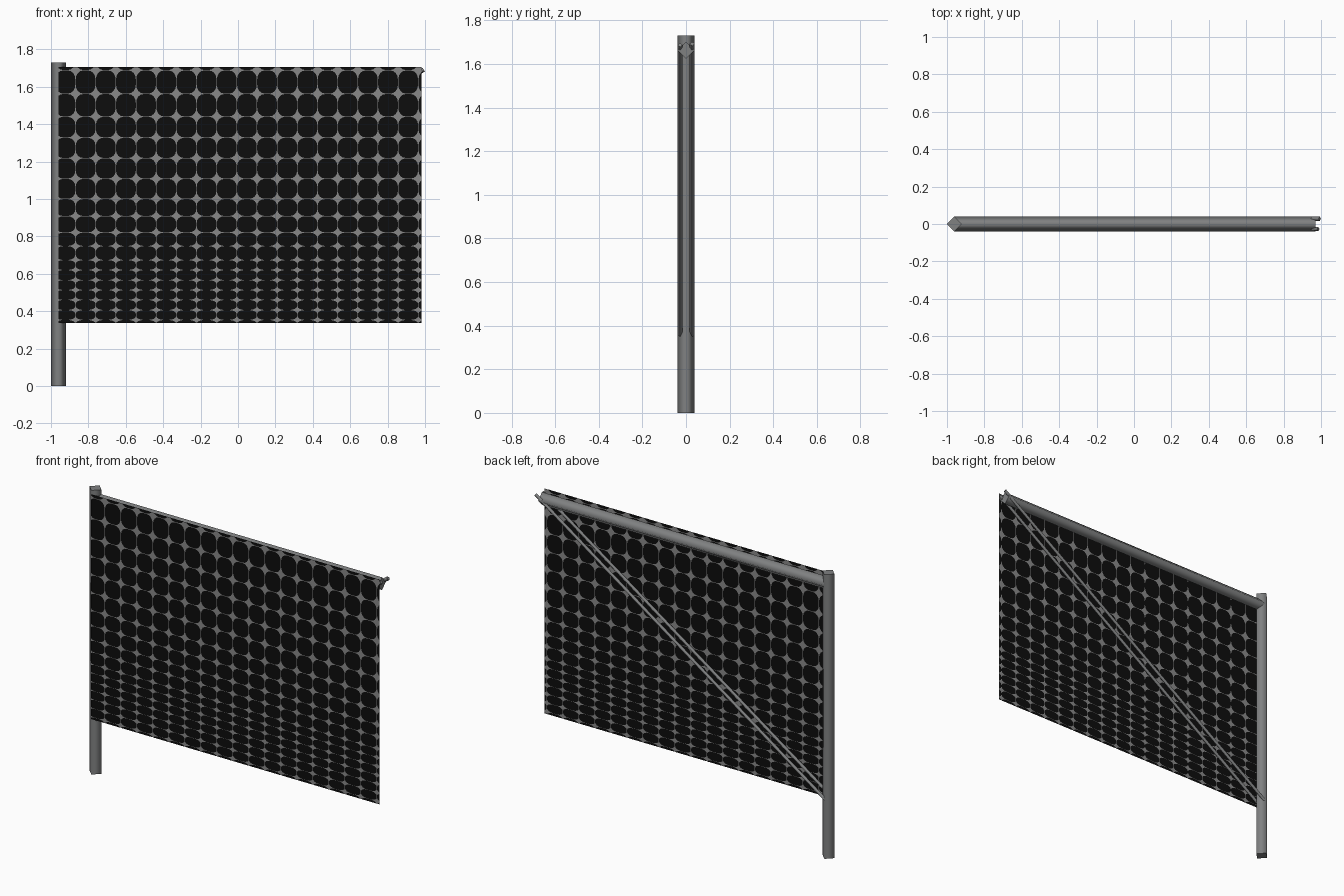
import bpy, bmesh, math
from mathutils import Vector

if "Cube" in bpy.data.objects:
    bpy.data.objects.remove(bpy.data.objects["Cube"])


def material(name, rgb):
    m = bpy.data.materials.new(name)
    m.diffuse_color = (*rgb, 1)
    m.use_nodes = True
    m.node_tree.nodes["Principled BSDF"].inputs["Base Color"].default_value = m.diffuse_color
    return m


METAL = material("grey_metal", (0.215, 0.22, 0.222))
GAP = material("panel_grey", (0.25, 0.25, 0.25))
CELL = material("cell_black", (0.004, 0.004, 0.004))


def finish(bm, name, mat):
    me = bpy.data.meshes.new(name)
    bm.to_mesh(me)
    bm.free()
    me.materials.append(mat)
    ob = bpy.data.objects.new(name, me)
    bpy.context.collection.objects.link(ob)
    return ob


def bar(name, a, b, r):
    """Four-sided bar on its corner from a to b, smooth sides and flat ends."""
    a, b = Vector(a), Vector(b)
    axis = (b - a).normalized()
    u = Vector((0, 1, 0))
    v = axis.cross(u).normalized()
    dirs = [u * r, v * r, -u * r, -v * r]
    bm = bmesh.new()
    lo = [bm.verts.new(a + d) for d in dirs]
    hi = [bm.verts.new(b + d) for d in dirs]
    for i in range(4):
        j = (i + 1) % 4
        bm.faces.new((lo[i], lo[j], hi[j], hi[i])).smooth = True
    bm.faces.new(lo[::-1])
    bm.faces.new(hi)
    bmesh.ops.recalc_face_normals(bm, faces=bm.faces)
    return finish(bm, name, METAL)


# Frame: post, top beam and the two diagonal braces
bar("post", (-0.96, 0, 0), (-0.96, 0, 1.73), 0.04)
bar("top_beam", (-0.96, 0, 1.663), (0.97, 0, 1.663), 0.039)
bar("back_brace", (-0.96, 0.028, 0.355), (0.993, 0.028, 1.692), 0.0115)
bar("front_brace", (-0.96, -0.027, 0.355), (0.985, -0.027, 1.687), 0.0115)

# Panel sheet
X0, X1, Z0, Z1 = -0.96, 0.981, 0.338, 1.706
YP, T = -0.0395, 0.0006
bm = bmesh.new()
bmesh.ops.create_cube(bm, size=1)
for v in bm.verts:
    v.co = Vector(((X0 + X1) / 2 + v.co.x * (X1 - X0), YP + v.co.y * T,
                   (Z0 + Z1) / 2 + v.co.z * (Z1 - Z0)))
finish(bm, "panel_sheet", GAP)

# Rounded cells on both sides; rows get shorter towards the bottom
columns = [-0.9765 + 0.1078 * i for i in range(20)]
rows = [0.300, 0.353, 0.406, 0.460, 0.513, 0.566, 0.620, 0.673, 0.748, 0.820,
        0.908, 1.000, 1.108, 1.218, 1.328, 1.440, 1.562, 1.688, 1.81]
HALF_GAP, ROUND, STEPS = 0.025, 0.36, 5


def cell_outline(x0, x1, z0, z1):
    cx, cz = (x0 + x1) / 2, (z0 + z1) / 2
    w, h = (x1 - x0) / 2, (z1 - z0) / 2
    pts = []
    for q in range(4):
        sx, sz = ((1, 1), (-1, 1), (-1, -1), (1, -1))[q]
        for k in range(STEPS):
            t = math.radians(90 * (q + k / (STEPS - 1)))
            ex = sx * (1 - HALF_GAP - ROUND * 2) + 2 * ROUND * math.cos(t)
            ez = sz * (1 - HALF_GAP - ROUND * 2) + 2 * ROUND * math.sin(t)
            pts.append((cx + w * ex, cz + h * ez))
    return pts


for side, name in ((-1, "front_cells"), (1, "back_cells")):
    bm = bmesh.new()
    y = YP + side * (T / 2 + 0.0012)
    for x0, x1 in zip(columns, columns[1:]):
        for z0, z1 in zip(rows, rows[1:]):
            pts = cell_outline(x0, x1, z0, z1)
            if side > 0:
                pts.reverse()
            bm.faces.new([bm.verts.new((px, y, pz)) for px, pz in pts])
    # Trim the cells to the panel outline
    for co, no in (((X0, 0, 0), (-1, 0, 0)), ((X1, 0, 0), (1, 0, 0)),
                   ((0, 0, Z0), (0, 0, -1)), ((0, 0, Z1), (0, 0, 1))):
        bmesh.ops.bisect_plane(bm, geom=bm.verts[:] + bm.edges[:] + bm.faces[:],
                               plane_co=co, plane_no=no, clear_outer=True)
    finish(bm, name, CELL)
